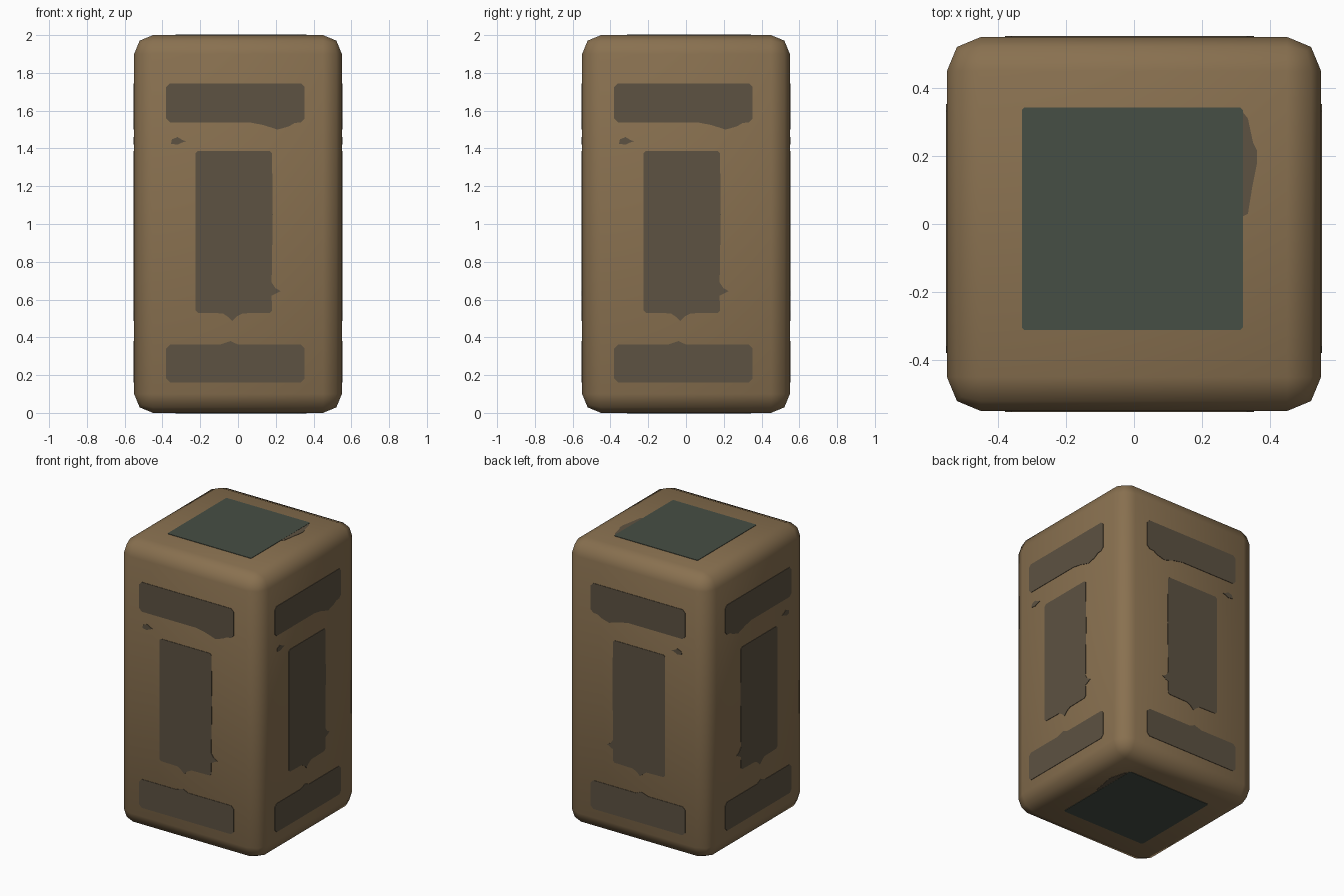
import bpy, bmesh
from mathutils import Vector

if "Cube" in bpy.data.objects:
    bpy.data.objects.remove(bpy.data.objects["Cube"])

HALF, TALL, BEVEL = 0.55, 2.0, 0.1


def material(name, rgb):
    m = bpy.data.materials.new(name)
    m.diffuse_color = (*rgb, 1)
    m.use_nodes = True
    m.node_tree.nodes["Principled BSDF"].inputs["Base Color"].default_value = m.diffuse_color
    return m


BROWN = material("warm brown", (0.250, 0.164, 0.080))
GREY = material("dull grey brown", (0.110, 0.085, 0.054))
GREEN = material("dark grey green", (0.062, 0.077, 0.058))


def finish(name, bm, mat):
    bmesh.ops.recalc_face_normals(bm, faces=bm.faces)
    me = bpy.data.meshes.new(name)
    bm.to_mesh(me)
    bm.free()
    me.materials.append(mat)
    ob = bpy.data.objects.new(name, me)
    bpy.context.collection.objects.link(ob)
    return ob


def plate(name, outline, place, mat, out=0.003):
    """Thin plate: outline in face coordinates, place(u, v, depth) -> point."""
    bm = bmesh.new()
    lo = [bm.verts.new(place(u, v, -0.003)) for u, v in outline]
    hi = [bm.verts.new(place(u, v, out)) for u, v in outline]
    bm.faces.new(lo)
    bm.faces.new(hi)
    n = len(lo)
    for i in range(n):
        j = (i + 1) % n
        bm.faces.new((lo[i], lo[j], hi[j], hi[i]))
    return finish(name, bm, mat)


def panel(u0, u1, v0, v1, c, bottom=(), right=(), top=()):
    """Rectangle with clipped corners c and extra edge points, counterclockwise."""
    return [(u0, v0 + c), (u0 + c, v0), *bottom, (u1 - c, v0), (u1, v0 + c),
            *right, (u1, v1 - c), (u1 - c, v1), *top, (u0 + c, v1), (u0, v1 - c)]


# body: tall block with rounded edges
bm = bmesh.new()
bmesh.ops.create_cube(bm, size=1)
for v in bm.verts:
    v.co = Vector((v.co.x * 2 * HALF, v.co.y * 2 * HALF, (v.co.z + 0.5) * TALL))
bmesh.ops.bevel(bm, geom=bm.edges[:], offset=BEVEL, segments=2, profile=0.5,
                affect='EDGES')
for f in bm.faces:
    f.smooth = True
finish("body", bm, BROWN)

# side panels, the same on all four sides
SIDE = {
    "upper_panel": panel(-0.38, 0.353, 1.538, 1.745, 0.02,
                         bottom=[(0.06, 1.538), (0.13, 1.525), (0.21, 1.50),
                                 (0.27, 1.517), (0.30, 1.535)]),
    "small_spot": [(-0.355, 1.425), (-0.32, 1.42), (-0.295, 1.432), (-0.275, 1.438),
                   (-0.295, 1.445), (-0.32, 1.46), (-0.35, 1.448)],
    "middle_panel": panel(-0.224, 0.18, 0.53, 1.387, 0.012,
                          bottom=[(-0.08, 0.527), (-0.055, 0.51), (-0.03, 0.487),
                                  (-0.008, 0.51), (0.025, 0.527)],
                          right=[(0.178, 0.62), (0.198, 0.63), (0.226, 0.645),
                                 (0.198, 0.66), (0.178, 0.69), (0.184, 1.05)]),
    "lower_panel": panel(-0.38, 0.353, 0.162, 0.362, 0.02,
                         top=[(0.0, 0.362), (-0.04, 0.38), (-0.095, 0.362)]),
}
for label, s in (("front", -1), ("back", 1)):
    for part, pts in SIDE.items():
        plate(f"{label}_{part}", pts,
              lambda u, v, d: (u, s * (HALF + d), v), GREY)
for label, s in (("left", -1), ("right", 1)):
    for part, pts in SIDE.items():
        plate(f"{label}_{part}", pts,
              lambda u, v, d: (s * (HALF + d), u, v), GREY)

# square end panels with a worn edge, on top and bottom
SQUARE = panel(-0.33, 0.32, -0.312, 0.343, 0.008)
WORN = [(0.315, 0.02), (0.335, 0.03), (0.348, 0.11), (0.362, 0.18),
        (0.362, 0.215), (0.35, 0.24), (0.335, 0.31), (0.315, 0.335)]
for label, base, s in (("top", TALL, 1), ("bottom", 0, -1)):
    place = lambda u, v, d: (u, v, base + s * d)
    plate(f"{label}_worn_edge", WORN, place, GREY, 0.002)
    plate(f"{label}_square_panel", SQUARE, place, GREEN)

# rest the thin bottom plate exactly on the ground
for ob in bpy.context.collection.objects:
    if ob.name.startswith("bottom"):
        ob.location.z = 0.0
